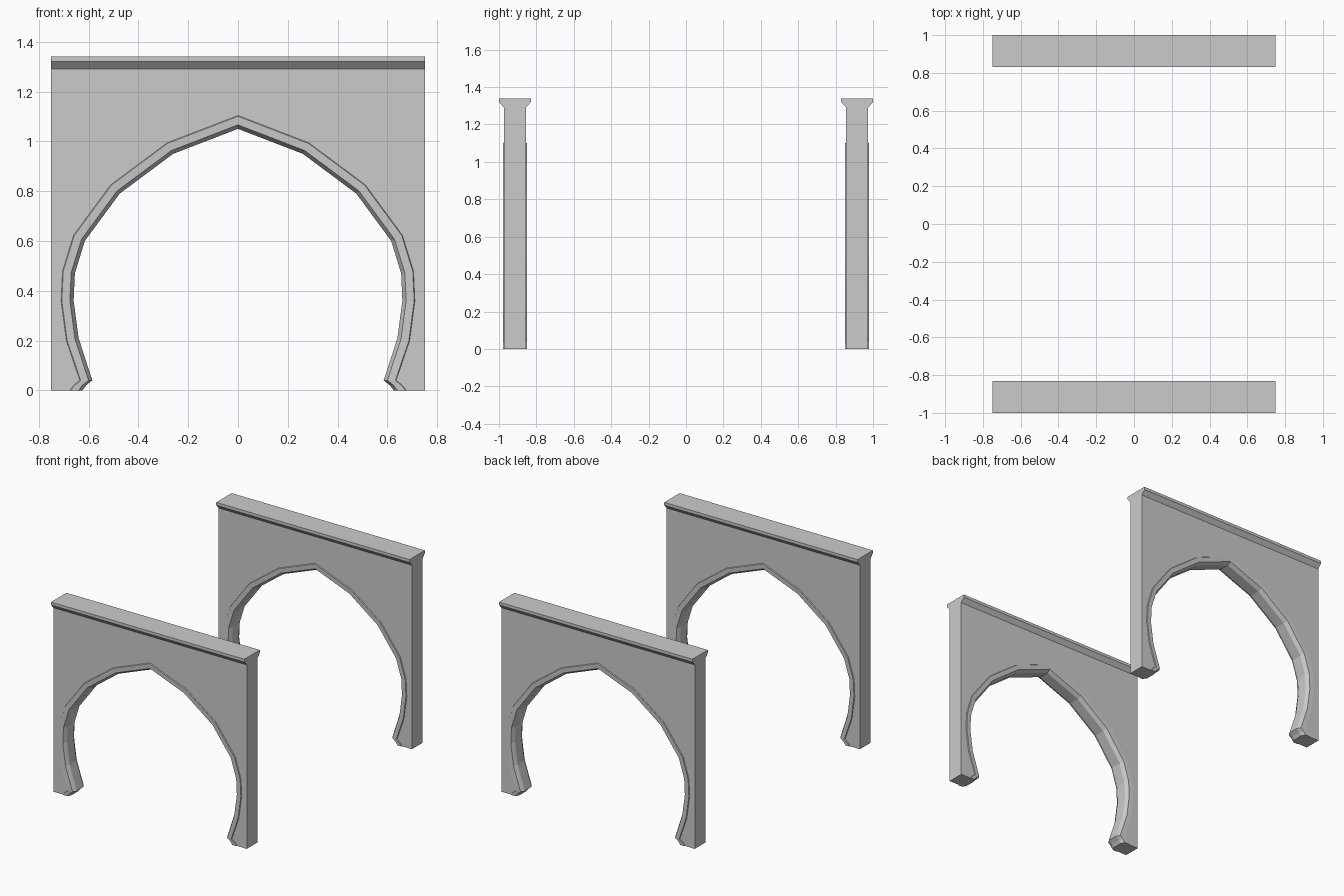
import bpy, bmesh
from mathutils import Vector

if "Cube" in bpy.data.objects:
    bpy.data.objects.remove(bpy.data.objects["Cube"])

# right half of the arch opening (x, z), from floor to apex
HALF = [(.625, 0), (.61, .02), (.585, .04), (.64, .21), (.66, .36), (.655, .47),
        (.615, .6), (.475, .79), (.26, .95), (0, 1.05)]
ARCH = [Vector(p) for p in HALF] + [Vector((-x, z)) for x, z in HALF[-2::-1]]
RIM = .05
# moulding section: (offset away from opening, y)
SIDE = [(RIM, -.0585), (RIM - .003, -.064), (.015, -.062), (0, -.036)]
SECTION = SIDE + [(d, -y) for d, y in reversed(SIDE)]


def offset_path(d):
    """Arch path moved outward by d with mitred corners."""
    out, n = [], len(ARCH)
    for i, p in enumerate(ARCH):
        if i < 3 or i >= n - 3:
            m = Vector((1 if p.x > 0 else -1, 0))
        else:
            a = (p - ARCH[i - 1]).normalized()
            b = (ARCH[i + 1] - p).normalized()
            na, nb = Vector((a.y, -a.x)), Vector((b.y, -b.x))
            m = (na + nb).normalized()
            m /= m.dot(na)
        out.append(p + m * d)
    return out


def finish(bm, name, y):
    bmesh.ops.remove_doubles(bm, verts=bm.verts, dist=1e-5)
    bmesh.ops.recalc_face_normals(bm, faces=bm.faces)
    me = bpy.data.meshes.new(name)
    bm.to_mesh(me)
    bm.free()
    ob = bpy.data.objects.new(name, me)
    ob.location.y = y
    bpy.context.collection.objects.link(ob)


def arch_wall(name, y):
    bm = bmesh.new()
    new = bm.verts.new
    # moulded arch lining, lofted along the opening
    rows = [[new((p.x, yy, p.y)) for p in offset_path(d)] for d, yy in SECTION]
    for r, s in zip(rows, rows[1:]):
        for i in range(len(ARCH) - 1):
            bm.faces.new((r[i], r[i + 1], s[i + 1], s[i]))
    # wall and flared cornice section (y, z) on each side
    front, back = [[[new((x, s * yy, z)) for yy, z in
                     ((.0585, 0), (.0585, 1.29), (.085, 1.32), (.085, 1.34))]
                    for x in (.75, -.75)] for s in (-1, 1)]
    # wall faces split at the apex, then cornice bands
    mid = len(ARCH) // 2
    for (r, l), row in ((front, rows[0]), (back, rows[-1])):
        top = new((0, r[1].co.y, 1.29))
        bm.faces.new([r[0], r[1], top] + row[mid::-1])
        bm.faces.new([l[0], l[1], top] + row[mid:])
        for i in (1, 2):
            bm.faces.new((r[i], l[i], l[i + 1], r[i + 1]))
    # top, ends and undersides of the feet
    bm.faces.new((front[0][3], front[1][3], back[1][3], back[0][3]))
    for k, j in ((0, 0), (1, -1)):
        bm.faces.new(front[k] + back[k][::-1])
        bm.faces.new([front[k][0]] + [r[j] for r in rows] + [back[k][0]])
    finish(bm, name, y)


arch_wall("front_arch_wall", -.915)
arch_wall("back_arch_wall", .915)
